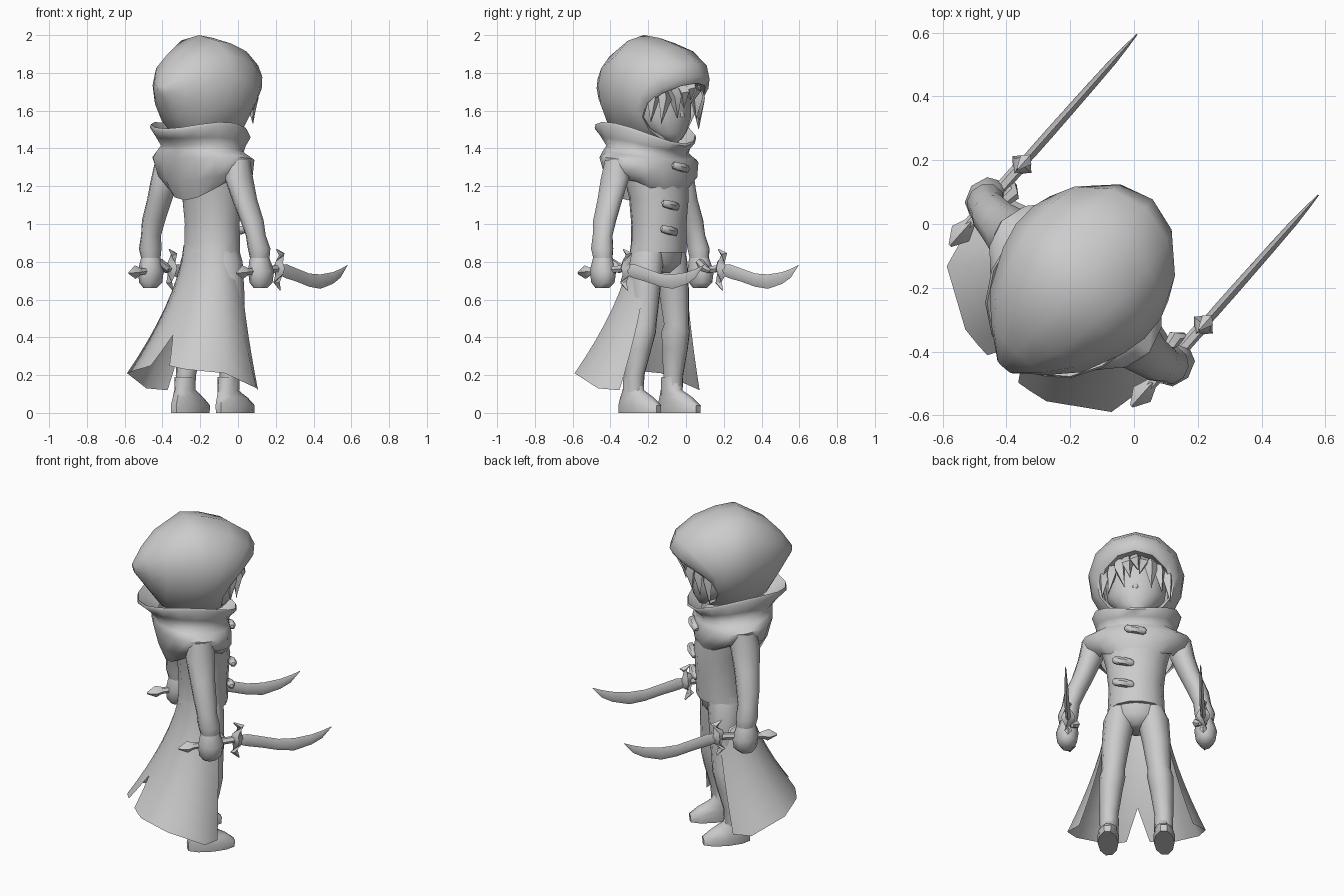
import bpy, bmesh, math, random
from mathutils import Matrix, Vector

old = bpy.data.objects.get("Cube")
if old:
    bpy.data.objects.remove(old, do_unlink=True)

random.seed(4)
# The figure is built facing +y, then turned and moved as a whole
FRAME = Matrix.Translation((-.16, -.17, 0)) @ Matrix.Rotation(math.radians(-41.5), 4, 'Z')

grey = bpy.data.materials.new("plain grey")
grey.use_nodes = True
grey.diffuse_color = (.6, .6, .6, 1)
shader = next(n for n in grey.node_tree.nodes if n.type == 'BSDF_PRINCIPLED')
shader.inputs["Base Color"].default_value = (.6, .6, .6, 1)
shader.inputs["Roughness"].default_value = .8


def finish(name, bm, mirror=False, angle=50):
    """Turn a bmesh into a placed, shaded object, optionally mirrored left to right."""
    bmesh.ops.recalc_face_normals(bm, faces=bm.faces)
    mesh = bpy.data.meshes.new(name)
    bm.to_mesh(mesh)
    bm.free()
    mesh.materials.append(grey)
    ob = bpy.data.objects.new(name, mesh)
    bpy.context.collection.objects.link(ob)
    ob.matrix_world = FRAME
    bpy.ops.object.select_all(action='DESELECT')
    ob.select_set(True)
    bpy.context.view_layer.objects.active = ob
    bpy.ops.object.shade_smooth_by_angle(angle=math.radians(angle))
    if mirror:
        ob.modifiers.new("left and right", 'MIRROR').use_axis[0] = True
    return ob


def loft(name, rings, closed=True, caps=(True, True), **options):
    """Skin a list of equally long point rings."""
    bm = bmesh.new()
    rows = [[bm.verts.new(p) for p in ring] for ring in rings]
    count = len(rows[0])
    for low, high in zip(rows, rows[1:]):
        for i in range(count if closed else count - 1):
            j = (i + 1) % count
            bm.faces.new((low[i], low[j], high[j], high[i]))
    if caps[0]:
        bm.faces.new(rows[0])
    if caps[1]:
        bm.faces.new(rows[-1])
    return finish(name, bm, **options)


def circle(n):
    return [(math.cos(math.tau * i / n), math.sin(math.tau * i / n)) for i in range(n)]


def stack(name, rows, n=10, **options):
    """Horizontal ellipses: centre x, centre y, height, radius x, radius y."""
    rings = [[(x + rx * c, y + ry * s, z) for c, s in circle(n)] for x, y, z, rx, ry in rows]
    return loft(name, rings, **options)


def tube(name, path, n=6, **options):
    """Round sections along a path of x, y, z, radius."""
    pts = [Vector(p[:3]) for p in path]
    rings = []
    for i, p in enumerate(path):
        along = pts[min(i + 1, len(pts) - 1)] - pts[max(i - 1, 0)]
        turn = along.to_track_quat('Z', 'Y')
        rings.append([pts[i] + turn @ Vector((p[3] * c, p[3] * s, 0)) for c, s in circle(n)])
    return loft(name, rings, **options)


def mix(a, b, t):
    return a + (b - a) * t


# Hood: tilted oval sections from the lining, over the rim, to the back point
# top y, top z, bottom y, bottom z, half width, how far the sides sweep back
hood_sections = [
    (.14, 1.75, .08, 1.47, .18, .08), (.31, 1.745, .14, 1.45, .195, .12),
    (.33, 1.785, .14, 1.43, .215, .12), (.295, 1.86, .1, 1.42, .243, .1),
    (.18, 1.94, .03, 1.41, .262, .06), (.04, 1.985, -.05, 1.41, .265, .02),
    (-.07, 2, -.13, 1.42, .247, 0), (-.23, 1.91, -.21, 1.46, .19, 0),
    (-.315, 1.82, -.28, 1.56, .115, 0), (-.375, 1.73, -.365, 1.68, .03, 0)]
hood_rings = []
for top_y, top_z, low_y, low_z, half, sweep in hood_sections:
    ring = []
    for c, s in circle(14):
        h = (1 + c) / 2
        ring.append((half * s * (.85 + .32 * h), mix(low_y, top_y, h) - sweep * s * s,
                     mix(low_z, top_z, h)))
    hood_rings.append(ring)
loft("hood", hood_rings, caps=(False, True))

# Head with a pointed chin, and a small nose
stack("head", [(0, .13, 1.43, .03, .03), (0, .1, 1.48, .1, .09), (0, .06, 1.56, .16, .145),
               (0, .04, 1.68, .175, .165), (0, .03, 1.78, .15, .14)], n=14)
tube("nose", [(0, .17, 1.63, .01), (0, .2, 1.57, .018), (0, .185, 1.545, .008)], n=6, angle=90)

# Fringe of tapering hair locks, longest at the sides
for i in range(9):
    x = mix(-.17, .17, i / 8)
    side = abs(x) / .17
    front = .255 - .1 * side ** 2
    tip_z = 1.64 - .12 * side + random.uniform(-.03, .03)
    lean = random.uniform(-.03, .03)
    tube("hair_lock", [(x, front - .04, 1.77, .035), (x * 1.05, front, mix(1.76, tip_z, .45), .034),
                       (x + lean, front - .01, tip_z, .002)], n=4)

# Shoulder mantle rising into a flared collar
# height, extra height at the sides, centre y, radius x, radius y
mantle_rows = [
    (1.135, .1, -.015, .21, .17), (1.22, .06, -.02, .29, .205), (1.325, .025, -.035, .31, .22),
    (1.365, .01, -.04, .265, .218), (1.39, .01, -.045, .222, .215), (1.42, .03, -.055, .23, .245),
    (1.45, .07, -.06, .252, .285), (1.465, .07, -.06, .245, .28), (1.4, .02, -.04, .18, .18)]
loft("mantle_and_collar",
     [[(rx * c, y + ry * s, z + lift * c * c - .15 * s * (z - 1.2)) for c, s in circle(16)]
      for z, lift, y, rx, ry in mantle_rows], caps=(False, False), angle=70)

# Jacket body and hips
stack("jacket", [(0, .03, .85, .162, .14), (0, .035, .88, .16, .138), (0, .035, 1, .155, .14),
                 (0, .035, 1.14, .17, .15), (0, 0, 1.32, .21, .15)], n=14)
stack("hips", [(0, .03, .74, .04, .07), (0, .03, .79, .14, .11), (0, .03, .88, .15, .125)], n=12)

# Three toggles down the chest
for x, y, z in ((0, .195, 1.3), (.07, .185, 1.1), (.07, .175, .965)):
    tube("toggle", [(x + d * .06, y - abs(d) * .008, z + d * .012, r)
                    for d, r in ((-1, .01), (-.8, .021), (0, .024), (.8, .021), (1, .01))])

# Coat tail: half a sheet from waist to hem, with a slit at the back
waist = [(0, -.1), (.05, -.095), (.1, -.075), (.14, -.035), (.157, .02), (.145, .09)]
hem = [(.065, -.38, .25), (.11, -.375, .24), (.17, -.365, .23),
       (.345, -.255, .21), (.39, -.05, .13), (.32, .04, .12)]
tail_rows = []
for row in range(9):
    t = row / 8
    flare = t ** 1.55
    line = []
    for k, ((wx, wy), (hx, hy, hz)) in enumerate(zip(waist, hem)):
        open_x = max(0, t - .75) * 4 if k == 0 else flare
        line.append((mix(wx, hx, open_x), mix(wy, hy, flare), mix(.89, hz, t)))
    tail_rows.append(line)
loft("coat_tail", tail_rows, closed=False, caps=(False, False), mirror=True, angle=120)

# Legs with boot tops below the knee, and shoes
stack("legs", [(.155, 0, .1, .05, .05), (.155, 0, .2, .053, .055), (.145, .02, .34, .066, .075),
               (.135, .035, .43, .074, .08), (.13, .045, .47, .066, .07),
               (.115, .04, .64, .079, .085), (.095, .03, .8, .09, .1),
               (.08, .03, .88, .07, .1)], mirror=True)
stack("shoes", [(.158, .04, 0, .058, .14), (.158, .04, .04, .062, .142), (.156, .02, .08, .056, .11),
                (.152, -.01, .12, .052, .065), (.152, -.01, .19, .054, .057)], mirror=True)

# Sleeves with flared cuffs, then fists
stack("sleeves", [(.385, -.02, .82, .05, .055), (.385, -.025, .87, .058, .063),
                  (.37, -.035, .94, .05, .058), (.347, -.04, 1.02, .06, .066),
                  (.3, -.045, 1.13, .063, .073), (.26, -.045, 1.24, .07, .085),
                  (.25, -.04, 1.34, .06, .07)], mirror=True)
stack("fists", [(.39, -.02, .66, .03, .04), (.39, -.015, .69, .055, .068), (.39, -.015, .75, .064, .075),
                (.385, -.02, .81, .052, .058), (.385, -.02, .85, .04, .045)], n=8, mirror=True)
tube("thumbs", [(.35, .01, .8, .02), (.34, .05, .77, .024), (.36, .075, .75, .012)], mirror=True)

# Curved swords: grip, pommel, crossguard and blade
SIDE = .38
tube("sword_grips", [(SIDE, -.13, .745, .018), (SIDE, .0, .755, .02), (SIDE, .14, .765, .02)], mirror=True)
tube("sword_pommels", [(SIDE, -.2, .74, .006), (SIDE, -.15, .745, .036), (SIDE, -.1, .75, .016)],
     n=4, mirror=True)
tube("sword_guards", [(SIDE, y, z, r) for y, z, r in
                      ((.15, .65, .004), (.12, .69, .022), (.14, .735, .028), (.14, .765, .04),
                       (.14, .795, .028), (.16, .84, .022), (.12, .865, .004))], n=4, mirror=True)
blade = []
for y, top, low, thick in ((.14, .785, .73, .014), (.2, .787, .712, .015), (.28, .765, .695, .015),
                           (.38, .738, .668, .014), (.47, .733, .657, .013),
                           (.57, .745, .683, .011), (.63, .762, .715, .007), (.685, .782, .778, .002)):
    mid = (top + low) / 2
    blade.append([(SIDE, y, top), (SIDE + thick, y, mid), (SIDE, y, low), (SIDE - thick, y, mid)])
loft("sword_blades", blade, mirror=True, angle=60)
